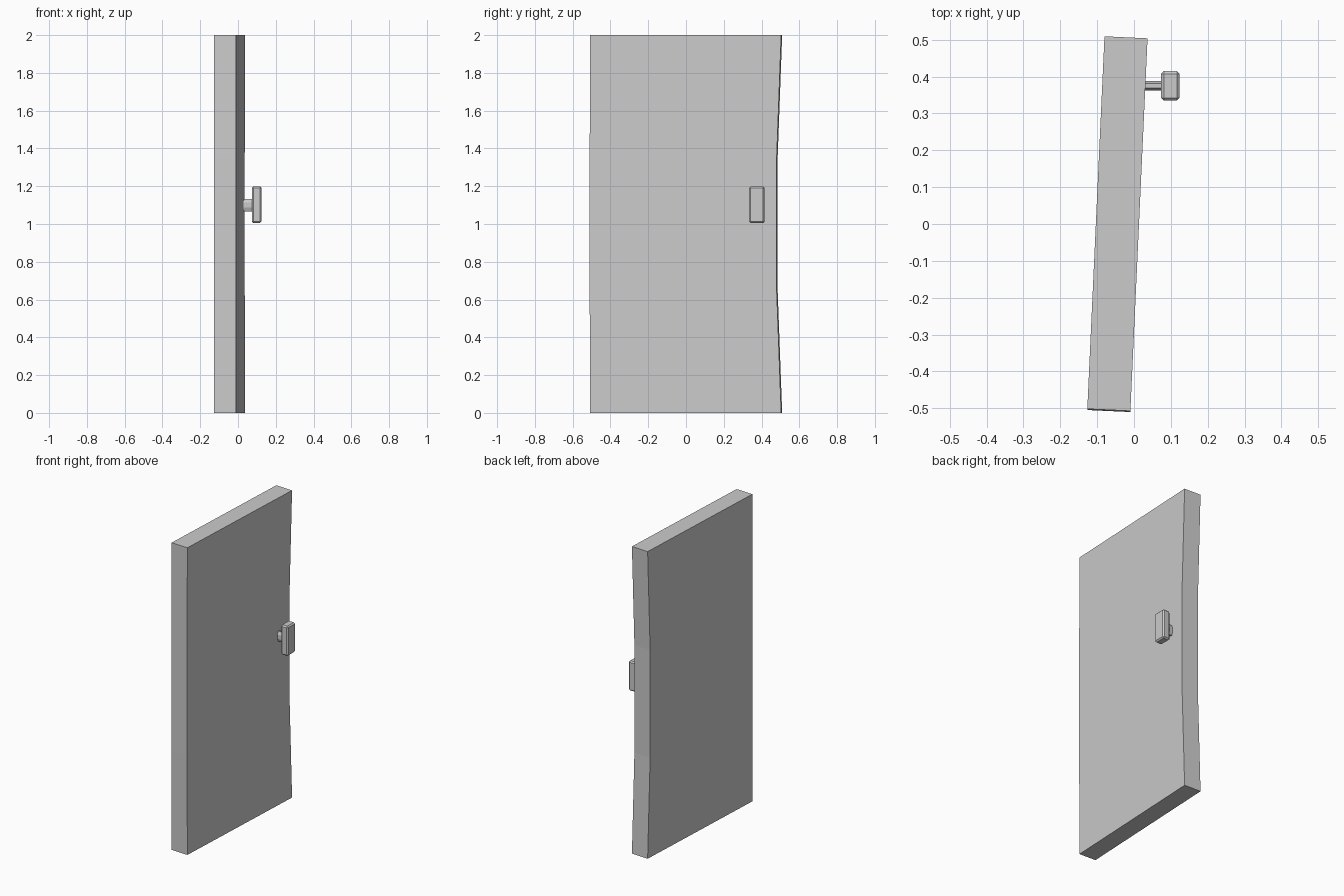
import bpy, bmesh, math
from mathutils import Matrix

if "Cube" in bpy.data.objects:
    bpy.data.objects.remove(bpy.data.objects["Cube"])


def add_object(name, bm):
    bmesh.ops.recalc_face_normals(bm, faces=bm.faces)
    mesh = bpy.data.meshes.new(name)
    bm.to_mesh(mesh)
    bm.free()
    obj = bpy.data.objects.new(name, mesh)
    bpy.context.collection.objects.link(obj)
    return obj


# Door slab: stacked rectangular sections, pinched along the latch edge
HALF = 0.0585
sections = [(0.0, -0.505, 0.507), (0.65, -0.508, 0.483),
            (1.35, -0.508, 0.483), (2.0, -0.505, 0.507)]
bm = bmesh.new()
rings = [[bm.verts.new(p) for p in ((-HALF, a, z), (HALF, a, z), (HALF, b, z), (-HALF, b, z))]
         for z, a, b in sections]
for lo, hi in zip(rings, rings[1:]):
    for i in range(4):
        j = (i + 1) % 4
        bm.faces.new((lo[i], lo[j], hi[j], hi[i]))
bm.faces.new(rings[0])
bm.faces.new(rings[-1])
slab = add_object("door_slab", bm)
slab.location = (-0.045, 0, 0)
slab.rotation_euler.z = math.radians(-2.64)

# Handle stem: flattened eight-sided rod
bm = bmesh.new()
bmesh.ops.create_cone(bm, cap_ends=True, segments=8, radius1=1, radius2=1, depth=1,
                      matrix=Matrix.Translation((0.05, 0.375, 1.1))
                      @ Matrix.Diagonal((0.07, 0.0145, 0.036, 1))
                      @ Matrix.Rotation(math.pi / 2, 4, 'Y')
                      @ Matrix.Rotation(math.pi / 8, 4, 'Z'))
add_object("handle_stem", bm)

# Handle grip: upright block with chamfered edges
bm = bmesh.new()
bmesh.ops.create_cube(bm, size=1, matrix=Matrix.Translation((0.0985, 0.375, 1.102))
                      @ Matrix.Diagonal((0.051, 0.081, 0.194, 1)))
grip = add_object("handle_grip", bm)
bev = grip.modifiers.new("chamfer", 'BEVEL')
bev.width = 0.008
bev.segments = 1
